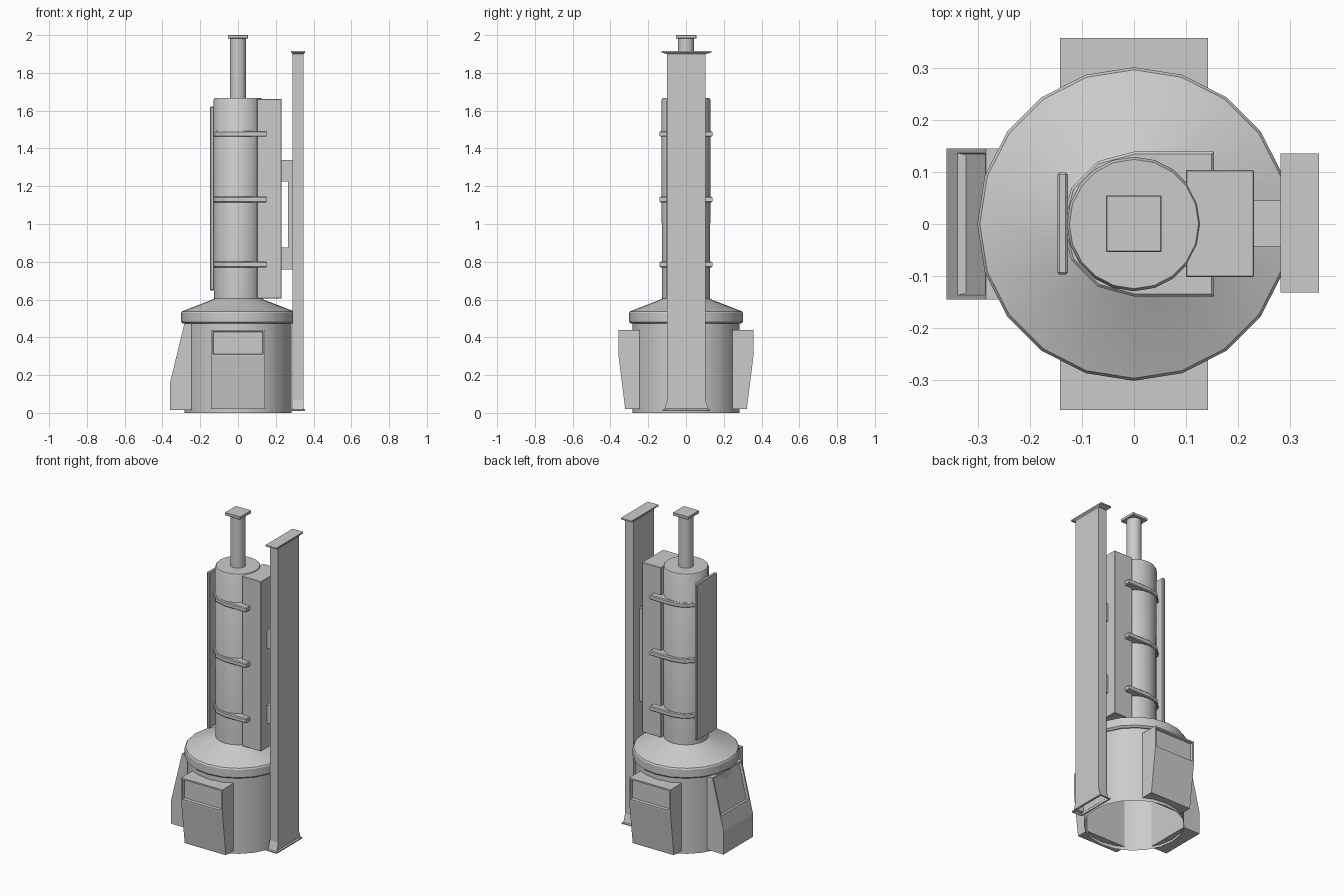
import bpy, bmesh, math
from mathutils import Matrix

if "Cube" in bpy.data.objects:
    bpy.data.objects.remove(bpy.data.objects["Cube"])


def finish(bm, name, smooth=False):
    bmesh.ops.recalc_face_normals(bm, faces=bm.faces)
    me = bpy.data.meshes.new(name)
    bm.to_mesh(me)
    bm.free()
    ob = bpy.data.objects.new(name, me)
    bpy.context.collection.objects.link(ob)
    if smooth:
        bpy.ops.object.select_all(action='DESELECT')
        ob.select_set(True)
        bpy.context.view_layer.objects.active = ob
        bpy.ops.object.shade_smooth_by_angle(angle=math.radians(30))
    return ob


def bevel(bm, width, edges=None):
    if width:
        bmesh.ops.bevel(bm, geom=edges or bm.edges[:], offset=width, segments=1,
                        affect='EDGES', profile=0.5)


def box(name, x, y, z, width=0.0):
    bm = bmesh.new()
    bmesh.ops.create_cube(bm, size=1)
    for v in bm.verts:
        for i, (a, b) in enumerate((x, y, z)):
            v.co[i] = a if v.co[i] < 0 else b
    bevel(bm, width)
    return finish(bm, name)


def loft(bm, rings, cap_start, cap_end):
    """Join equal-length rings of points; return the start cap if made."""
    rows = [[bm.verts.new(p) for p in ring] for ring in rings]
    n = len(rows[0])
    for a, b in zip(rows, rows[1:]):
        for i in range(n):
            j = (i + 1) % n
            bm.faces.new((a[i], a[j], b[j], b[i]))
    if cap_end:
        bm.faces.new(rows[-1])
    return bm.faces.new(rows[0][::-1]) if cap_start else None


def turned(name, profile, sides=20, cap_start=True):
    bm = bmesh.new()
    step = 2 * math.pi / sides
    loft(bm, [[(r * math.cos(i * step), r * math.sin(i * step), z) for i in range(sides)]
              for r, z in profile], cap_start, True)
    return finish(bm, name, True)


def pod(name, profile, half_width, angle):
    """Side housing: (radius, z) profile with a recessed panel in its second side."""
    bm = bmesh.new()
    loft(bm, [[(r, s * half_width, z) for r, z in profile] for s in (-1, 1)], True, True)
    bm.faces.ensure_lookup_table()
    panel = bm.faces[1]
    bmesh.ops.recalc_face_normals(bm, faces=bm.faces)
    bmesh.ops.inset_individual(bm, faces=[panel], thickness=0.013, depth=0)
    bmesh.ops.inset_individual(bm, faces=[panel], thickness=0.004, depth=-0.016)
    bm.transform(Matrix.Rotation(math.radians(angle), 4, 'Z'))
    return finish(bm, name)


# Hollow drum base, open underneath
turned("base_drum", [(0.284, 0), (0.284, 0.478)], cap_start=False)

# Sloped collar over the drum
turned("base_collar", [(0.29, 0.472), (0.301, 0.482), (0.301, 0.53), (0.296, 0.538),
                       (0.14, 0.598), (0.127, 0.606)])

# Column and thin mast with a square head
turned("column", [(0.128, 0.6), (0.129, 1.657), (0.124, 1.666)])
turned("mast", [(0.043, 1.66), (0.043, 1.985)])
box("mast_head", (-0.054, 0.053), (-0.054, 0.055), (1.982, 2.0), 0.002)

# Three housings around the base
upright = [(0.245, 0.44), (0.357, 0.44), (0.357, 0.30), (0.322, 0.02), (0.245, 0.02)]
sloped = [(0.245, 0.472), (0.284, 0.472), (0.341, 0.238), (0.36, 0.16), (0.36, 0.015),
          (0.245, 0.015)]
pod("front_housing", upright, 0.142, -90)
pod("back_housing", upright, 0.142, 90)
pod("left_housing", sloped, 0.145, 180)

# Conduit box on the right of the column
box("conduit_box", (0.10, 0.23), (-0.102, 0.104), (0.605, 1.662), 0.002)

# Flat plate on the left of the column
box("left_plate", (-0.147, -0.127), (-0.097, 0.099), (0.648, 1.622), 0.004)

# D-shaped clamps: half round on the left, square on the right
outline = [(0.154, 0.139)]
outline += [(0.139 * math.cos(math.radians(a)), 0.139 * math.sin(math.radians(a)))
            for a in range(90, 271, 30)]
outline += [(0.154, -0.139)]
for i, z in enumerate((0.786, 1.13, 1.477)):
    bm = bmesh.new()
    loft(bm, [[(x, y, z + s * 0.015) for x, y in outline] for s in (-1, 1)], True, True)
    bevel(bm, 0.005, [e for e in bm.edges if abs(e.verts[0].co.z - e.verts[1].co.z) < 1e-5])
    finish(bm, f"clamp_{i + 1}")

# C-shaped bracket joining the conduit to the rail
shape = [(0.225, 0.76), (0.29, 0.76), (0.29, 1.34), (0.225, 1.34),
         (0.225, 1.225), (0.264, 1.225), (0.264, 0.875), (0.225, 0.875)]
bm = bmesh.new()
loft(bm, [[(x, y, z) for x, z in shape] for y in (-0.043, 0.045)], True, True)
finish(bm, "rail_bracket")

# Tall rail with flanged ends and a recessed lower end
rings = [(0.01, 0.036, 0.126), (0.016, 0.036, 0.126), (0.024, 0.029, 0.102),
         (1.9, 0.029, 0.102), (1.908, 0.037, 0.133), (1.916, 0.037, 0.133)]
bm = bmesh.new()
foot = loft(bm, [[(0.318 + sx * hx, 0.002 + sy * hy, z)
                  for sx, sy in ((-1, -1), (1, -1), (1, 1), (-1, 1))]
                 for z, hx, hy in rings], True, True)
bmesh.ops.recalc_face_normals(bm, faces=bm.faces)
bmesh.ops.inset_individual(bm, faces=[foot], thickness=0.009, depth=0)
bmesh.ops.inset_individual(bm, faces=[foot], thickness=0.001, depth=-0.06)
for v in foot.verts:
    v.co.y *= 0.85
finish(bm, "side_rail")
